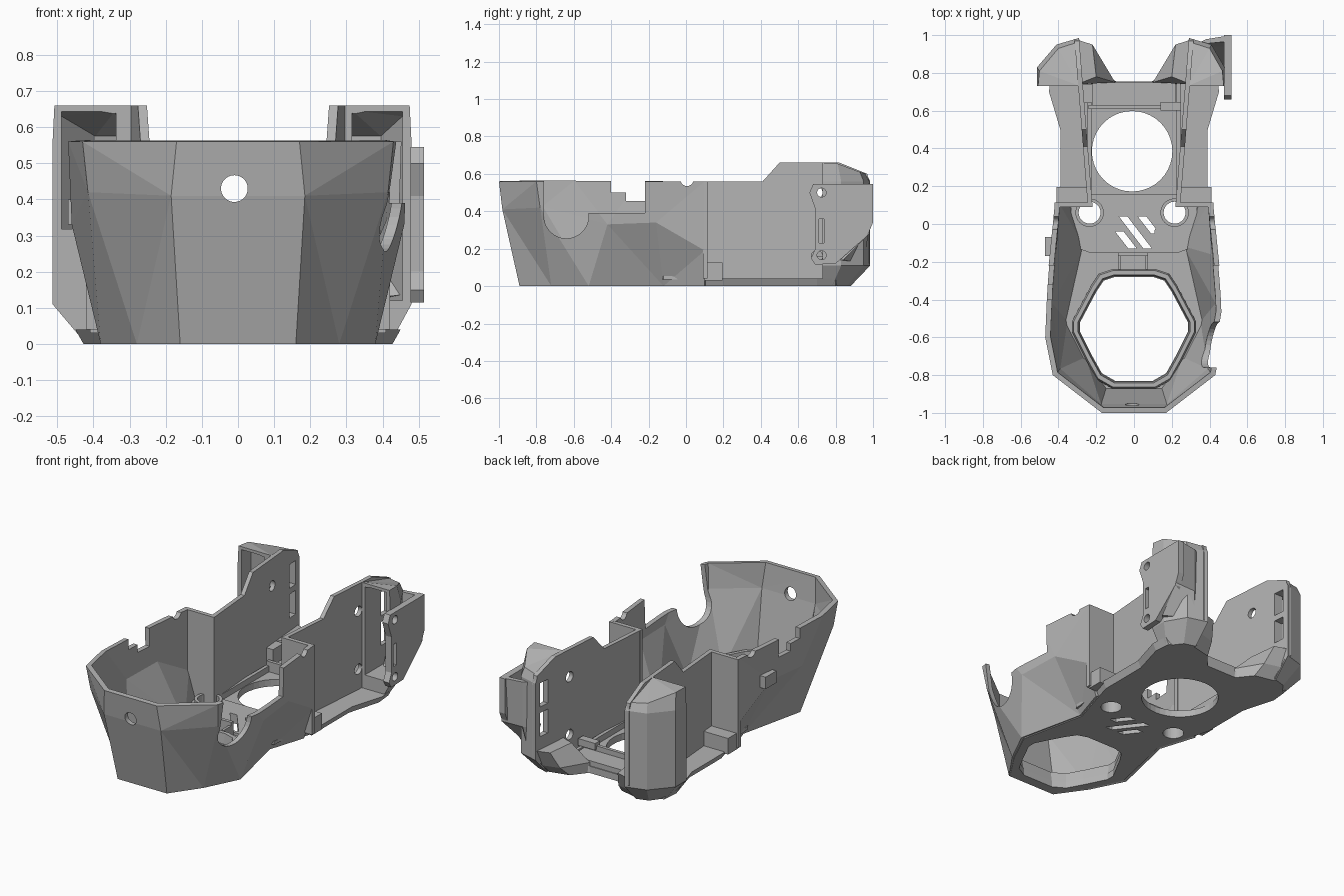
import bpy, bmesh, math

if "Cube" in bpy.data.objects:
    bpy.data.objects.remove(bpy.data.objects["Cube"], do_unlink=True)

grey = bpy.data.materials.new("mid_grey")
grey.use_nodes = True
GREY = (0.45, 0.45, 0.45, 1)
grey.diffuse_color = GREY
grey.node_tree.nodes["Principled BSDF"].inputs["Base Color"].default_value = GREY


def finish(name, bm, recalc=True):
    if recalc:
        bmesh.ops.recalc_face_normals(bm, faces=bm.faces)
    mesh = bpy.data.meshes.new(name)
    bm.to_mesh(mesh)
    bm.free()
    mesh.materials.append(grey)
    ob = bpy.data.objects.new(name, mesh)
    bpy.context.collection.objects.link(ob)
    return ob


def loft(name, rings, closed_tube=False):
    """Skin closed rings; cap the ends, or wrap last ring to first."""
    bm = bmesh.new()
    vs = [[bm.verts.new(p) for p in r] for r in rings]
    n = len(rings[0])
    pairs = list(zip(vs, vs[1:])) + ([(vs[-1], vs[0])] if closed_tube else [])
    for a, b in pairs:
        for i in range(n):
            j = (i + 1) % n
            bm.faces.new((a[i], a[j], b[j], b[i]))
    if not closed_tube:
        caps = [bm.faces.new(vs[0]), bm.faces.new(vs[-1])]
        bmesh.ops.triangulate(bm, faces=caps)
    return finish(name, bm)


def plan(name, pts, z0, z1):
    return loft(name, [[(x, y, z) for x, y in pts] for z in (z0, z1)])


def side(name, pts, x0, x1):
    return loft(name, [[(x, y, z) for y, z in pts] for x in (x0, x1)])


def box(name, x0, x1, y0, y1, z0, z1):
    return plan(name, [(x0, y0), (x1, y0), (x1, y1), (x0, y1)], z0, z1)


def rod(name, axis, a, b, r, lo, hi):
    """Cylinder along an axis from lo to hi, centred at (a, b) across it."""
    ring = [(a + r * math.cos(t * math.tau / 40), b + r * math.sin(t * math.tau / 40))
            for t in range(40)]
    if axis == "z":
        return plan(name, ring, lo, hi)
    if axis == "x":
        return side(name, ring, lo, hi)
    return loft(name, [[(x, y, z) for x, z in ring] for y in (lo, hi)])


def bake(ob):
    dg = bpy.context.evaluated_depsgraph_get()
    mesh = bpy.data.meshes.new_from_object(ob.evaluated_get(dg))
    ob.modifiers.clear()
    ob.data = mesh


def cut(targets, cutters):
    for c in cutters:
        c.hide_render = True
        for ob in targets:
            m = ob.modifiers.new("cut", "BOOLEAN")
            m.operation, m.solver, m.object = "DIFFERENCE", "EXACT", c
    for ob in targets:
        bake(ob)
    for c in cutters:
        bpy.data.objects.remove(c, do_unlink=True)


def mirror(half):
    return list(half) + [(-p[0],) + tuple(p[1:]) for p in reversed(half)]


# Faceted front shell, half rows listed from back to front
low = [(.36, .1, 0), (.29, -.12, 0), (.38, -.52, 0), (.28, -.72, 0), (.16, -.89, 0)]
mid = [(.42, .1, .19), (.44, -.16, .34), (.46, -.42, .33), (.415, -.78, .42), (.185, -.982, .41)]
top = [(.42, .1, .56), (.455, -.25, .56), (.47, -.6, .56), (.43, -.8, .56), (.17, -1, .56)]
bm = bmesh.new()
rows = [[bm.verts.new(p) for p in mirror(r)] for r in (low, mid, top)]
for a, b in zip(rows, rows[1:]):
    for i in range(len(a) - 1):
        bm.faces.new((a[i], b[i], b[i + 1], a[i + 1]))
bmesh.ops.triangulate(bm, faces=bm.faces)
shell = finish("front_shell", bm, recalc=False)
wall = shell.modifiers.new("thickness", "SOLIDIFY")
wall.thickness, wall.offset, wall.use_even_offset = .028, -1, True
bake(shell)
scoop = [(-.64 + .12 * math.cos(a), .375 + .12 * math.sin(a))
         for a in [math.pi + math.pi * k / 16 for k in range(17)]]
cut([shell], [
    side("scoop_cutter", [(-.76, .7)] + scoop + [(-.52, .39), (-.22, .39), (-.22, .7)], .2, .6),
    side("notch_cutter", [(-.4, .7), (-.4, .5), (-.32, .5), (-.32, .455), (-.22, .455),
                          (-.22, .7)], -.6, -.2),
    rod("rim_notch_cutter", "x", .005, .57, .035, -.6, .6),
    rod("front_hole_cutter", "y", -.01, .43, .037, -1.2, -.8)])

# Floor plate, raised deck and their openings
outline = mirror([(.16, -.89), (.28, -.72), (.38, -.52), (.29, -.12), (.36, .1), (.39, .2),
                  (.39, .5), (.45, .7), (.44, .8), (.3, .86), (.1, .755)])
floor = loft("floor", [[(x * .95, y, 0) for x, y in outline],
                       [(x, y, .04) for x, y in outline]])
deck = plan("deck", mirror([(.24, -.15), (.32, -.12), (.34, .16), (.14, .16)]), .035, .055)
bosses = [rod("boss", "z", x, .06, .075, .03, .09) for x in (-.235, .215)]
hexagon = mirror([(.1, -.83), (.17, -.79), (.22, -.7), (.285, -.57), (.285, -.52), (.2, -.36),
                  (.16, -.3), (.1, -.28)])
slashes = [(-.1, -.04, -.03, -.13), (-.08, .04, .05, -.13), (.02, .04, .09, -.05)]
cut([floor, deck] + bosses,
    [plan("slash_cutter", [(x0, y0), (x0 + .045, y0), (x1 + .045, y1), (x1, y1)], -.1, .2)
     for x0, y0, x1, y1 in slashes]
    + [rod("boss_hole_cutter", "z", x, .06, .058, -.1, .2) for x in (-.235, .215)])
cut([floor], [plan("front_opening_cutter", hexagon, -.1, .2),
              rod("round_opening_cutter", "z", -.01, .385, .213, -.1, .2)])
for x in (-.185, .165):
    rod("round_pad", "z", x, -.05, .058, .05, .06)


# Collar around the front opening
def hex_ring(k, z):
    return [(x * k, -.555 + (y + .555) * k, z) for x, y in hexagon]


loft("opening_collar", [hex_ring(1, 0), hex_ring(1.04, .1), hex_ring(1.12, .1),
                        hex_ring(1.15, .07), hex_ring(1.13, .01)], closed_tube=True)

# Small floor fittings
box("front_clip", -.085, .075, -.17, -.15, .03, .12)
for x in (-.085, .06):
    box("clip_cheek", x, x + .015, -.24, -.15, .03, .1)
box("rear_crossbar", -.24, .24, .61, .63, .03, .1)
box("rear_sill", -.22, .22, .63, .75, .03, .07)
box("sill_block", .14, .25, .6, .645, .08, .12)
box("wall_block", -.28, -.22, .64, .74, .03, .16)

for s, tag in ((1, "left"), (-1, "right")):
    # Rear side wall with a raised stern, spreading towards the back
    profile = [(.1, .03), (.1, .56), (.41, .56), (.5, .66), (.82, .66), (.97, .6), (.98, .55),
               (.98, .12), (.88, .01)]
    rear_wall = loft(tag + "_rear_wall", [
        [(s * (x + .08 * (y - .1)), y, z) for y, z in profile] for x in (.22, .245)])

    # Hollow stern lobe, open to the front
    w, gap = (.48, .315) if s > 0 else (.513, .338)
    full = [(.285, .73), (w, .73), (w, .83), (.41, .95), (.29, .985)]
    foot = [(.3, .73), (.42, .73), (.42, .78), (.36, .86), (.29, .88)]
    crown = [(.285, .73, .66), (w - .005, .73, .66), (w - .012, .81, .655), (.4, .93, .61),
             (.29, .965, .6)]
    lobe = loft(tag + "_stern_lobe", [
        [(s * x, y, 0) for x, y in foot], [(s * x, y, .11) for x, y in full],
        [(s * x, y, .56) for x, y in full], [(s * x, y, z) for x, y, z in crown]])
    inner = [(gap, .7), (w - .025, .7), (w - .025, .82), (.395, .93), (gap, .955)]
    lid = (.647, .647, .63, .575, .575)
    base = (.12,) * 5 if s > 0 else (.34, .34, .25, .2, .2)
    cavity = loft("cavity_cutter", [
        [(s * x, y, z) for (x, y), z in zip(inner, level)] for level in (base, lid)])
    cut([lobe], [cavity])
    cutters = [box("slot_cutter", *sorted((s * .2, s * .35)), .88, .945, z, z + .14)
               for z in (.235, .41)]
    heights = (.5, .16) if s > 0 else (.5,)
    cutters += [rod("wall_hole_cutter", "x", .7, z, .03, s * .2, s * .36) for z in heights]
    cut([rear_wall, lobe], cutters)

    # Cross panel, sill step, floor rail and sloped tail bracket
    box(tag + "_cross_panel", *sorted((s * .22, s * .42)), .09, .115, .04, .56)
    box(tag + "_sill_step", *sorted((s * .24, s * .41)), .1, .195, .03, .125)
    box(tag + "_floor_rail", *sorted((s * .225, s * .245)), .16, .75, .03, .075)
    loft(tag + "_tail_bracket", [
        [(s * x, y, 0) for x, y in ((.09, .74), (.3, .74), (.3, .87), (.17, .84))],
        [(s * x, y, .06) for x, y in ((.1, .75), (.3, .74), (.3, .93), (.19, .9))],
        [(s * x, y, .16) for x, y in ((.2, .78), (.3, .74), (.3, .975), (.22, .95))]])

# Outer mounting plate on one side, with its web to the lobe
mount = side("mount_plate", [(.68, .545), (.66, .5), (.692, .41), (.692, .2), (.668, .15),
                             (.69, .115), (.8, .12), (.97, .27), (1, .34), (1, .545)],
             .477, .515)
cut([mount], [rod("mount_hole_cutter", "x", .725, z, .024, .45, .6) for z in (.5, .165)]
    + [box("mount_slot_cutter", .45, .6, .712, .738, .23, .36)])
loft("mount_web", [
    [(.33, .88, .12), (.48, .82, .14), (.5, .84, .14), (.36, .95, .12)],
    [(.33, .94, .28), (.48, .94, .28), (.515, .98, .28), (.38, .975, .28)],
    [(.33, .95, .545), (.48, .965, .545), (.515, 1, .545), (.38, .978, .545)]])
box("right_side_knob", -.47, -.43, -.17, -.07, .33, .4)
